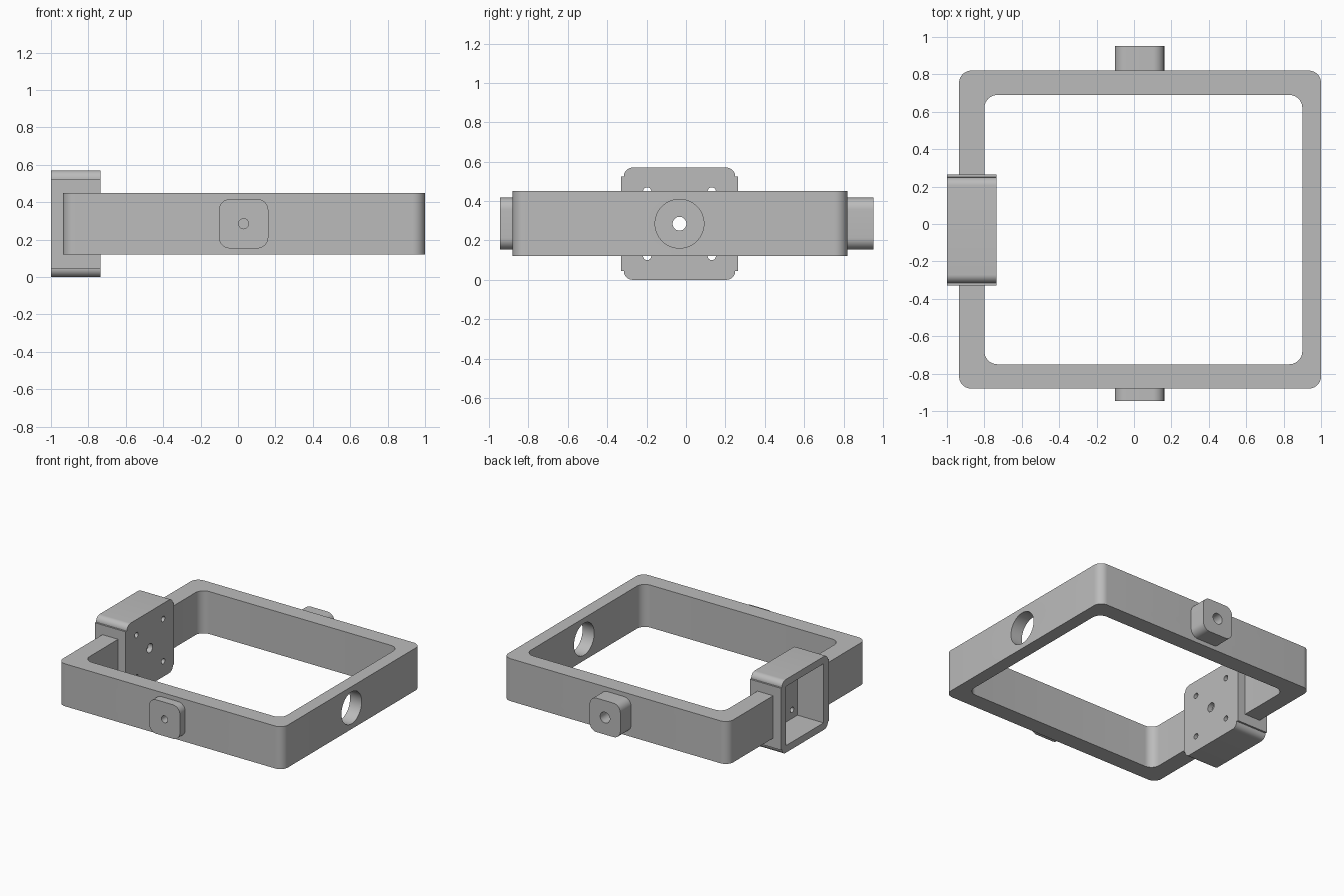
import bpy, bmesh, math

if "Cube" in bpy.data.objects:
    bpy.data.objects.remove(bpy.data.objects["Cube"])

GREY = (0.5, 0.5, 0.5, 1)
mat = bpy.data.materials.new("matte grey")
mat.use_nodes = True
mat.diffuse_color = GREY
mat.node_tree.nodes["Principled BSDF"].inputs["Base Color"].default_value = GREY

MID_Y, MID_Z = -0.03, 0.285      # shared centre lines
PIVOT_X = 0.03


def rounded(hw, hh, r=0, lip=0, steps=10):
    """Symmetric outline with rounded corners and optional stepped sides."""
    quarter = [(hw + lip, hh - r)] if lip else []
    if r:
        for i in range(steps + 1):
            a = math.pi / 2 * i / steps
            quarter.append((hw - r + r * math.cos(a), hh - r + r * math.sin(a)))
    else:
        quarter.append((hw, hh))
    back = quarter[::-1]
    return (quarter + [(-u, v) for u, v in back]
            + [(-u, -v) for u, v in quarter] + [(u, -v) for u, v in back])


def circle(r, n=40):
    return [(r * math.cos(math.tau * i / n), r * math.sin(math.tau * i / n)) for i in range(n)]


def prism(name, outline, axis, centre, lo, hi):
    """Extrude an outline along an axis between lo and hi."""
    place = {"X": lambda u, v, w: (w, u, v),
             "Y": lambda u, v, w: (u, w, v),
             "Z": lambda u, v, w: (u, v, w)}[axis]
    bm = bmesh.new()
    verts = [bm.verts.new(place(u + centre[0], v + centre[1], lo)) for u, v in outline]
    face = bm.faces.new(verts)
    ext = bmesh.ops.extrude_face_region(bm, geom=[face])
    shift = place(0, 0, hi - lo)
    bmesh.ops.translate(bm, vec=shift,
                        verts=[g for g in ext["geom"] if isinstance(g, bmesh.types.BMVert)])
    bmesh.ops.recalc_face_normals(bm, faces=bm.faces)
    mesh = bpy.data.meshes.new(name)
    bm.to_mesh(mesh)
    bm.free()
    mesh.materials.append(mat)
    obj = bpy.data.objects.new(name, mesh)
    bpy.context.collection.objects.link(obj)
    return obj


def finish(obj, cutters=()):
    """Cut the openings, then smooth the rounded faces."""
    bpy.ops.object.select_all(action="DESELECT")
    bpy.context.view_layer.objects.active = obj
    obj.select_set(True)
    for cutter in cutters:
        cutter.hide_render = True
        mod = obj.modifiers.new("cut", "BOOLEAN")
        mod.operation = "DIFFERENCE"
        mod.solver = "EXACT"
        mod.object = cutter
        bpy.ops.object.modifier_apply(modifier=mod.name)
        bpy.data.objects.remove(cutter)
    bpy.ops.object.shade_smooth_by_angle(angle=math.radians(30))


# Rectangular frame with an axle hole, a gap for the housing and blind pivot holes
frame = prism("frame", rounded(0.9675, 0.85, 0.065), "Z", (0.0325, MID_Y), 0.12, 0.45)
finish(frame, [
    prism("inner_cut", rounded(0.85, 0.72, 0.07), "Z", (0.05, MID_Y), 0, 1),
    prism("axle_cut", circle(0.124, 64), "X", (MID_Y - 0.003, MID_Z), 0.8, 1.1),
    prism("gap_cut", rounded(0.265, 0.3), "X", (MID_Y - 0.003, MID_Z), -1.1, -0.7),
    prism("front_hole_cut", circle(0.027), "Y", (PIVOT_X, MID_Z), -1, -0.81),
    prism("back_hole_cut", circle(0.042), "Y", (PIVOT_X, MID_Z), 0.76, 1),
])

# Motor housing: open at the outside, mounting plate facing inwards
centre = (MID_Y - 0.003, MID_Z)
housing = prism("motor_housing", rounded(0.283, 0.285, 0.045, lip=0.014), "X", centre, -1, -0.735)
cutters = [prism("cavity_cut", rounded(0.23, 0.23), "X", centre, -1.1, -0.775),
           prism("shaft_cut", circle(0.035), "X", centre, -0.9, -0.6)]
for sy in (-1, 1):
    for sz in (-1, 1):
        spot = (centre[0] + sy * 0.164, centre[1] + sz * 0.164)
        cutters.append(prism("screw_cut", circle(0.021, 24), "X", spot, -0.9, -0.6))
finish(housing, cutters)

# Pivot bosses at the front and back
for name, lo, hi, radius in (("front_pivot", -0.945, -0.88, 0.027),
                             ("back_pivot", 0.82, 0.953, 0.042)):
    boss = prism(name, rounded(0.132, 0.132, 0.06), "Y", (PIVOT_X, MID_Z), lo, hi)
    finish(boss, [prism("bore_cut", circle(radius), "Y", (PIVOT_X, MID_Z), lo - 0.1, hi + 0.1)])
